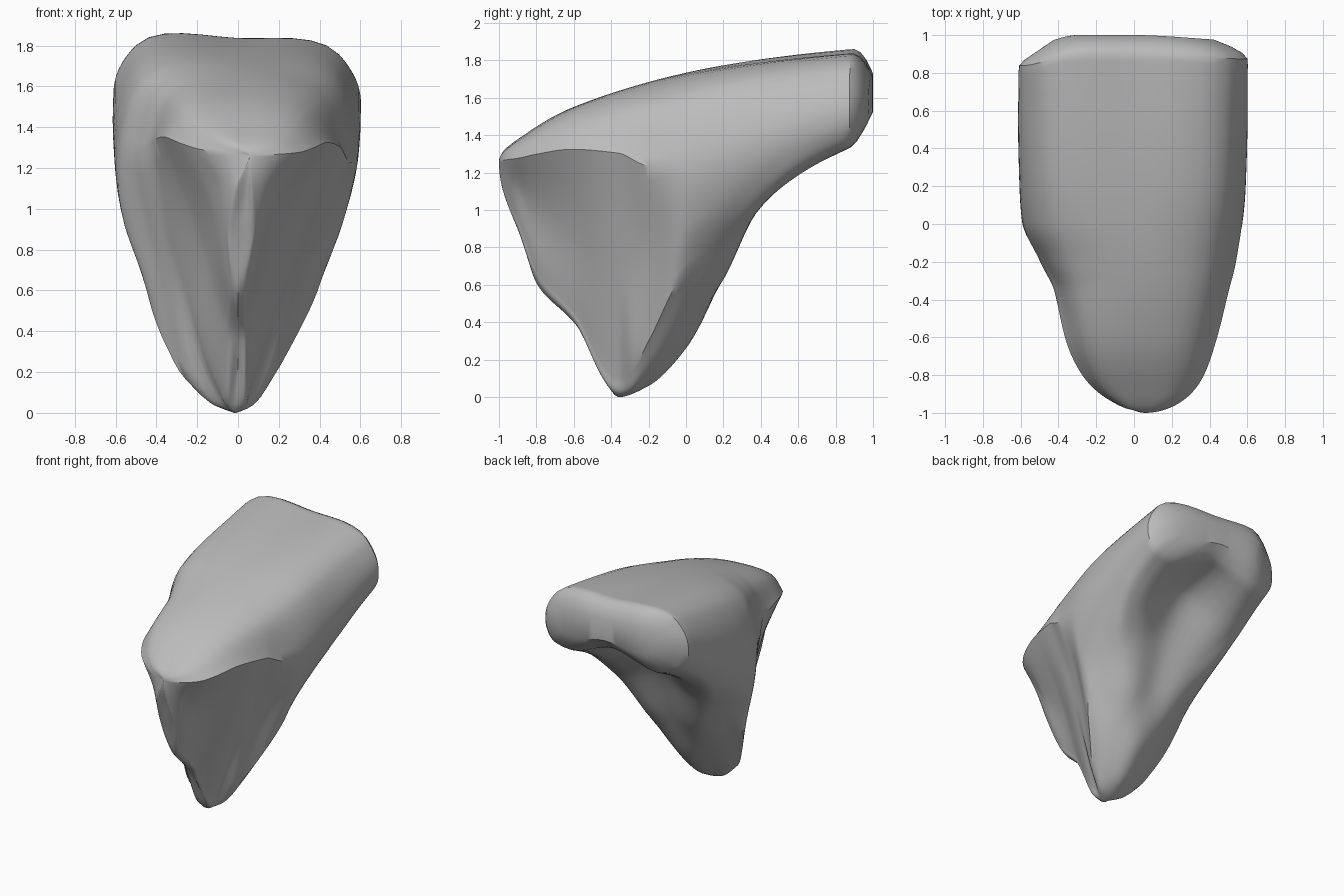
import bpy, bmesh, math
from mathutils import Vector

cube = bpy.data.objects.get("Cube")
if cube:
    bpy.data.objects.remove(cube, do_unlink=True)


def stretch(y):
    """Square-root spacing from the nose, which rounds it naturally."""
    return math.sqrt(max(0.0, (y + 1) / 2))


def curve(points, y):
    """Monotone smooth interpolation of (y, values...) guide points."""
    u = stretch(y)
    us = [stretch(p[0]) for p in points]
    last = len(points) - 1
    i = max(k for k in range(last) if k == 0 or us[k] <= u)
    h = us[i + 1] - us[i]
    t = min(1.0, max(0.0, (u - us[i]) / h))
    result = []
    for c in range(1, len(points[0])):
        def slope(k):
            return (points[k + 1][c] - points[k][c]) / (us[k + 1] - us[k])

        def tangent(k):
            if k == 0 or k == last:
                return slope(min(k, last - 1))
            a, b = slope(k - 1), slope(k)
            return 2 * a * b / (a + b) if a * b > 0 else 0.0
        a, b = points[i][c], points[i + 1][c]
        s = t * t * (3 - 2 * t)
        result.append(a + (b - a) * s + h * (t * (1 - t) ** 2 * tangent(i)
                                             - t * t * (1 - t) * tangent(i + 1)))
    return result


def fade(a, b, y):
    t = min(1.0, max(0.0, (y - a) / (b - a)))
    return t * t * (3 - 2 * t)


# Guide lines running from nose to back, each point is (y, x, z)
nose = (-1, .06, 1.26)
crown = [nose, (-.9, .05, 1.375), (-.6, .03, 1.55), (0, 0, 1.73), (.5, 0, 1.805), (1, 0, 1.845)]
shoulder = [nose, (-.9, .22, 1.35), (-.6, .32, 1.49), (-.2, .42, 1.58),
            (.2, .47, 1.68), (.6, .485, 1.745), (1, .5, 1.79)]
brim = [nose, (-.9, .3, 1.285), (-.8, .37, 1.31), (-.6, .44, 1.34), (-.36, .5, 1.32),
        (-.2, .54, 1.25), (.2, .59, 1.36), (.6, .6, 1.5), (1, .6, 1.62)]
flank = [nose, (-.9, .17, 1.12), (-.8, .17, 1), (-.6, .2, .87), (-.36, .27, .7),
         (-.2, .35, .75), (0, .51, .92), (.2, .53, 1.04), (.6, .58, 1.34), (1, .59, 1.5)]
heel = [nose, (-.9, .1, .96), (-.8, .06, .69), (-.6, .05, .46), (-.36, .06, .1), (-.3, .13, .13),
        (-.2, .245, .3), (0, .41, .68), (.2, .38, .82), (.6, .52, 1.23), (1, .54, 1.43)]
rim = [nose, (-.9, .07, .9), (-.8, .03, .63), (-.6, .03, .41), (-.36, .03, .02), (-.3, .07, .035),
       (-.2, .11, .12), (0, .17, .37), (.2, .16, .63), (.38, .28, .99), (.6, .41, 1.19), (1, .45, 1.4)]
keel = [nose, (-.95, .04, 1.06), (-.87, .01, .82), (-.8, 0, .61), (-.6, 0, .4), (-.5, 0, .25),
        (-.36, -.02, 0), (-.2, -.01, .06), (0, 0, .26), (.2, 0, .65), (.38, 0, 1.09),
        (.6, 0, 1.36), (1, 0, 1.48)]

# How wide the other side is compared with the first
upper_ratio = [(-1, -1), (-.97, .3), (-.8, .74), (-.6, .83), (-.36, .84), (-.2, .92),
               (0, 1.02), (1, 1.01)]
flank_ratio = [(-1, -1), (-.97, .3), (-.8, .73), (-.6, .9), (-.36, 1.05), (-.2, 1.13),
               (0, 1.09), (1, 1.01)]
lower_ratio = [(-1, -1), (-.97, .3), (-.8, .8), (-.6, 1.2), (-.36, 1.6), (-.3, 1.6), (-.2, 1.38),
               (0, 1.1), (1, 1.01)]
side = [(shoulder, upper_ratio), (brim, upper_ratio), (flank, flank_ratio),
        (heel, lower_ratio), (rim, lower_ratio)]


def ring(y, steps=6):
    """One closed cross-section, with corners that sharpen along the facets."""
    right = [Vector(curve(line, y)) for line, ratio in side]
    left = [Vector((-p.x * curve(ratio, y)[0], p.y)) for (line, ratio), p in zip(side, right)]
    pts = [Vector(curve(crown, y))] + right + [Vector(curve(keel, y))] + left[::-1]
    edge = 1 - fade(-.3, .05, y)
    heel_edge = fade(-.36, -.22, y) * (1 - fade(0, .15, y))
    ridge = fade(-.9, -.76, y) * (1 - .6 * fade(-.7, -.45, y)) * (1 - fade(-.42, -.34, y))
    sharp = [0, 0, edge, 0, heel_edge, 0, ridge, 0, heel_edge, 0, edge, 0]
    n = len(pts)
    seg = [pts[(i + 1) % n] - pts[i] for i in range(n)]
    size = [max(s.length, 1e-6) for s in seg]

    def direction(i, own):
        a, b = (i - 1) % n, i % n
        smooth = (seg[a] / size[a] * size[b] + seg[b] / size[b] * size[a]) / (size[a] + size[b])
        return smooth.lerp(seg[own] / size[own], sharp[b])
    out = []
    for i in range(n):
        for k in range(steps):
            t = k / steps
            p = pts[i] + seg[i] * (t * t * (3 - 2 * t))
            p += size[i] * (t * (1 - t) ** 2 * direction(i, i)
                            - t * t * (1 - t) * direction(i + 1, i))
            out.append(p)
    return out


# Body skinned over the cross-sections
bm = bmesh.new()
count = 96
rings = []
for j in range(count + 1):
    y = 2 * (j / count) ** 1.6 - 1
    back = fade(.5, 1, y)
    taper = max(0, (y - .89) / .11) ** 2
    row = []
    for p in ring(y):
        x = p.x * (1 - .3 * taper)
        z = 1.61 + (p.y - 1.61) * (1 - .55 * taper)
        z -= .045 * x * fade(1, 1.5, z)
        # The back end slants and its corners are rounded off
        slant = .03 * fade(0, .6, x) + .07 * fade(.3, .6, -x)
        row.append(bm.verts.new((x, y - slant * back, z)))
    rings.append(row)
for a, b in zip(rings, rings[1:]):
    for i in range(len(a)):
        k = (i + 1) % len(a)
        bm.faces.new((a[i], a[k], b[k], b[i]))

# Blunt back end, bridged from the top edge to the bottom edge
end = rings[-1]
half = len(end) // 2
for i in range(half // 2):
    right_strip = (end[i], end[i + 1], end[half - i - 1], end[half - i])
    left_strip = (end[-i], end[-i - 1], end[half + i + 1], end[half + i])
    for strip in (right_strip, left_strip):
        bm.faces.new(list(dict.fromkeys(strip)))
bmesh.ops.remove_doubles(bm, verts=bm.verts, dist=.0005)
bmesh.ops.recalc_face_normals(bm, faces=bm.faces)

mesh = bpy.data.meshes.new("stone_body")
bm.to_mesh(mesh)
bm.free()
body = bpy.data.objects.new("stone_body", mesh)
bpy.context.collection.objects.link(body)

# Plain grey stone
grey = bpy.data.materials.new("stone_grey")
grey.use_nodes = True
colour = (.5, .5, .5, 1)
grey.diffuse_color = colour
grey.node_tree.nodes["Principled BSDF"].inputs["Base Color"].default_value = colour
mesh.materials.append(grey)

bpy.context.view_layer.objects.active = body
body.select_set(True)
bpy.ops.object.shade_smooth_by_angle(angle=math.radians(35))
